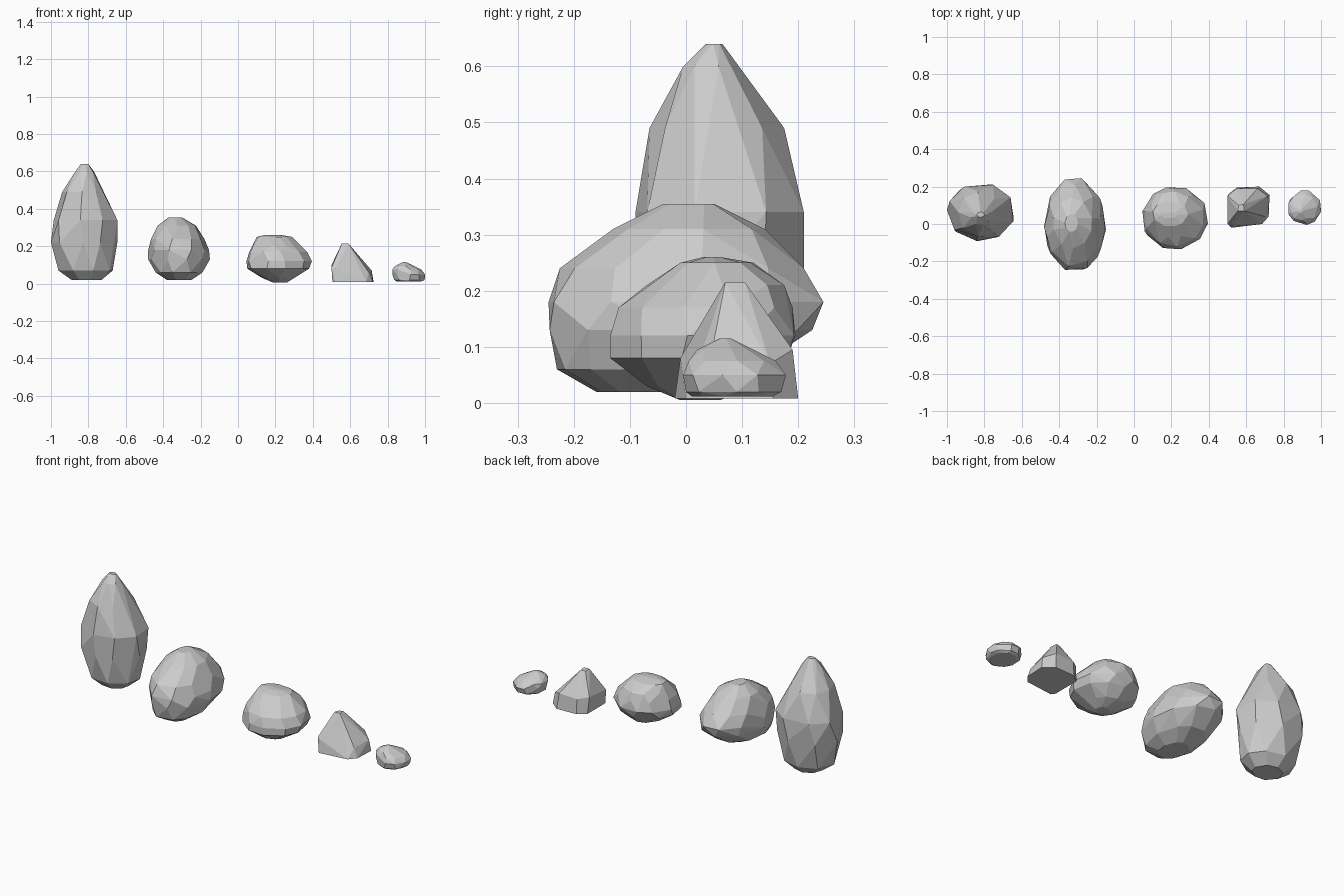
import bpy, bmesh, math, random
from mathutils import Vector

if "Cube" in bpy.data.objects:
    bpy.data.objects.remove(bpy.data.objects["Cube"])

# One stone colour
stone = bpy.data.materials.new("stone grey")
stone.use_nodes = True
grey = (0.6, 0.6, 0.6, 1)
stone.diffuse_color = grey
stone.node_tree.nodes["Principled BSDF"].inputs["Base Color"].default_value = grey


def hull_rock(name, points, facet_angle):
    """Wrap points in a convex hull and merge nearly flat faces into facets."""
    bm = bmesh.new()
    for p in points:
        bm.verts.new(p)
    result = bmesh.ops.convex_hull(bm, input=bm.verts)
    inside = [g for g in result["geom_interior"] if isinstance(g, bmesh.types.BMVert)]
    bmesh.ops.delete(bm, geom=inside, context="VERTS")
    bmesh.ops.dissolve_limit(bm, angle_limit=math.radians(facet_angle),
                             verts=bm.verts, edges=bm.edges)
    bmesh.ops.recalc_face_normals(bm, faces=bm.faces)
    mesh = bpy.data.meshes.new(name)
    bm.to_mesh(mesh)
    bm.free()
    mesh.materials.append(stone)
    obj = bpy.data.objects.new(name, mesh)
    bpy.context.collection.objects.link(obj)
    return obj


def ring_rock(name, rings, sides, seed, facet_angle=9):
    """Rock from stacked uneven rings, each given as z, left, right, front, back."""
    rng = random.Random(seed)
    points = []
    for z, x0, x1, y0, y1 in rings:
        turn = rng.random()
        ring = []
        for i in range(sides):
            a = math.tau * (i + turn + rng.uniform(-0.2, 0.2)) / sides
            ring.append((math.cos(a), math.sin(a)))
        # Stretch the ring so that it fills its bounds
        us, vs = zip(*ring)
        for u, v in ring:
            points.append(Vector((
                x0 + (x1 - x0) * (u - min(us)) / (max(us) - min(us)),
                y0 + (y1 - y0) * (v - min(vs)) / (max(vs) - min(vs)), z)))
    return hull_rock(name, points, facet_angle)


# Tall upright boulder
ring_rock("tall_boulder", [
    (.02, -.89, -.73, -.01, .13),
    (.07, -.96, -.67, -.06, .18),
    (.22, -1.0, -.645, -.09, .21),
    (.34, -.985, -.645, -.09, .21),
    (.49, -.94, -.72, -.065, .175),
    (.60, -.87, -.77, -.005, .09),
    (.64, -.84, -.80, .035, .065)], 8, 4)

# Long rounded boulder, leaning towards the back
ring_rock("long_boulder", [
    (.02, -.38, -.25, -.16, .02),
    (.06, -.44, -.19, -.23, .12),
    (.13, -.48, -.15, -.243, .225),
    (.18, -.48, -.155, -.245, .245),
    (.24, -.465, -.18, -.225, .21),
    (.31, -.43, -.225, -.13, .14),
    (.355, -.37, -.30, -.04, .05)], 10, 7)

# Medium rounded rock
ring_rock("medium_rock", [
    (.005, .19, .26, -.01, .06),
    (.03, .13, .30, -.07, .13),
    (.08, .05, .38, -.135, .18),
    (.12, .045, .395, -.135, .195),
    (.17, .06, .37, -.12, .19),
    (.21, .08, .33, -.07, .175),
    (.25, .10, .29, -.01, .12),
    (.26, .14, .23, .03, .07)], 10, 3)

# Pointed wedge rock with broad flat facets
base = [(.505, .16), (.55, .195), (.67, .2), (.725, .155),
        (.72, .04), (.685, 0), (.52, -.02), (.505, 0)]
wedge = [(x, y, .008) for x, y in base]
wedge += [(.555, .07, .215), (.59, .07, .215), (.585, .105, .215), (.56, .1, .212),
          (.5, .0, .085), (.5, .15, .1), (.55, .19, .09), (.66, .19, .095),
          (.715, .15, .07), (.7, .04, .06), (.52, -.01, .08)]
hull_rock("wedge_rock", wedge, 8)

# Small low pebble
ring_rock("pebble", [
    (.012, .85, .98, .01, .155),
    (.02, .835, .998, 0, .17),
    (.05, .825, 1.0, -.005, .178),
    (.075, .825, .98, .005, .16),
    (.095, .84, .94, .02, .12),
    (.115, .88, .90, .06, .08)], 9, 5, 7)
